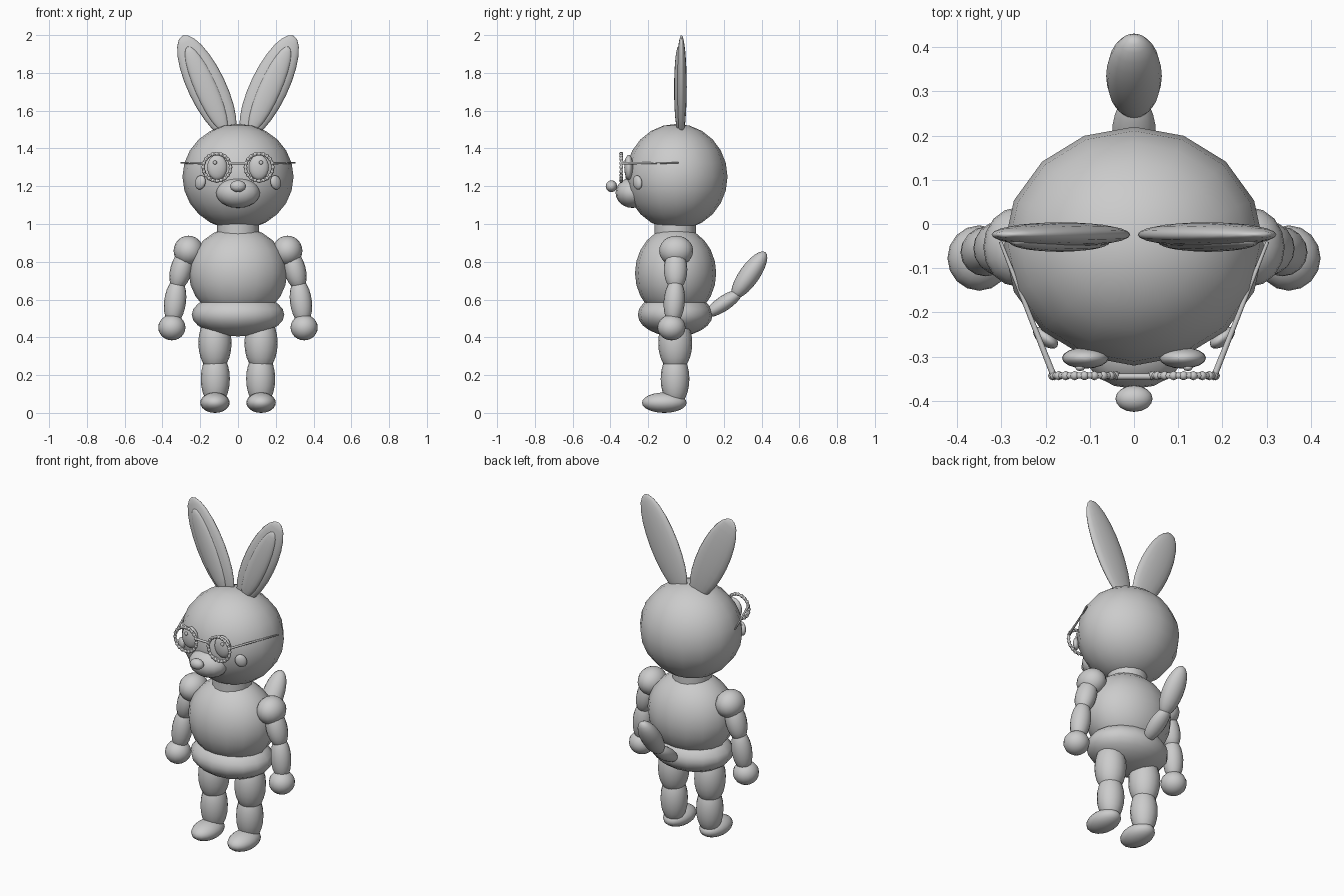
import bpy, bmesh
from math import radians, sin, cos, pi
from mathutils import Matrix, Vector, Euler

cube = bpy.data.objects.get("Cube")
if cube:
    bpy.data.objects.remove(cube, do_unlink=True)

GREY = (0.6, 0.6, 0.6, 1)
mat = bpy.data.materials.new("plain_grey")
mat.use_nodes = True
mat.diffuse_color = GREY
for node in mat.node_tree.nodes:
    if node.type == 'BSDF_PRINCIPLED':
        node.inputs["Base Color"].default_value = GREY


def finish(name, bm):
    """Turn a bmesh into a smooth shaded object."""
    for f in bm.faces:
        f.smooth = True
    mesh = bpy.data.meshes.new(name)
    bm.to_mesh(mesh)
    bm.free()
    mesh.materials.append(mat)
    obj = bpy.data.objects.new(name, mesh)
    bpy.context.collection.objects.link(obj)
    return obj


def ball(name, loc, size, rot=(0, 0, 0), segs=16, rings=12):
    """Ellipsoid with the given radii, tilted by degrees."""
    bm = bmesh.new()
    turn = Euler([radians(a) for a in rot]).to_matrix().to_4x4()
    place = Matrix.Translation(loc) @ turn @ Matrix.Diagonal((*size, 1))
    bmesh.ops.create_uvsphere(bm, u_segments=segs, v_segments=rings, radius=1, matrix=place)
    return finish(name, bm)


def rod(name, a, b, r1, r2, segs=12):
    """Capped cylinder or cone between two points."""
    a, b = Vector(a), Vector(b)
    axis = b - a
    place = Matrix.Translation((a + b) / 2) @ axis.to_track_quat('Z', 'Y').to_matrix().to_4x4()
    bm = bmesh.new()
    bmesh.ops.create_cone(bm, cap_ends=True, segments=segs, radius1=r1, radius2=r2,
                          depth=axis.length, matrix=place)
    obj = finish(name, bm)
    for f in obj.data.polygons:
        f.use_smooth = len(f.vertices) == 4
    return obj


def beaded_ring(name, loc, radius, thick, beads=20):
    """Upright spectacle rim: a thin hoop threaded with beads."""
    bm = bmesh.new()
    steps, sides = beads * 2, 6
    loops = []
    for i in range(steps):
        a = 2 * pi * i / steps
        out = Vector((cos(a), 0, sin(a)))
        centre = Vector(loc) + out * radius
        loops.append([bm.verts.new(centre + thick * 0.75 * (
            out * cos(2 * pi * j / sides) + Vector((0, sin(2 * pi * j / sides), 0))))
            for j in range(sides)])
        if i % 2 == 0:
            bmesh.ops.create_uvsphere(bm, u_segments=8, v_segments=6, radius=thick,
                                      matrix=Matrix.Translation(centre))
    for i, ring in enumerate(loops):
        nxt = loops[(i + 1) % steps]
        for j in range(sides):
            k = (j + 1) % sides
            bm.faces.new((ring[j], ring[k], nxt[k], nxt[j]))
    bmesh.ops.recalc_face_normals(bm, faces=bm.faces)
    return finish(name, bm)


# Torso and head
ball("head", (0, -0.05, 1.25), (0.294, 0.27, 0.28))
rod("neck", (0, -0.057, 0.92), (0, -0.057, 1.02), 0.11, 0.11, 16)
ball("body", (0, -0.055, 0.74), (0.26, 0.215, 0.245))
ball("pelvis", (0, -0.057, 0.52), (0.245, 0.198, 0.115))

# Face
ball("muzzle", (0, -0.283, 1.165), (0.116, 0.09, 0.08))
ball("nose", (0, -0.395, 1.2), (0.042, 0.03, 0.031))
rod("glasses_bridge", (-0.04, -0.345, 1.322), (0.04, -0.345, 1.322), 0.007, 0.007)

# Tail
ball("tail_base", (0, 0.2, 0.58), (0.05, 0.04, 0.115), (-56, 0, 0))
ball("tail_tip", (0, 0.335, 0.73), (0.063, 0.054, 0.148), (-35, 0, 0))

# Paired parts
for s, side in ((1, "left"), (-1, "right")):
    # Ears
    ball(side + "_ear", (s * 0.165, -0.024, 1.726), (0.1, 0.028, 0.3), (0, s * 25.5, 0))
    ball(side + "_inner_ear", (s * 0.168, -0.041, 1.715), (0.06, 0.022, 0.245), (0, s * 24, 0))

    # Eyes, cheeks and glasses
    ball(side + "_eye", (s * 0.11, -0.303, 1.3), (0.053, 0.024, 0.066))
    ball(side + "_pupil", (s * 0.122, -0.325, 1.325), (0.011, 0.008, 0.011), segs=8, rings=6)
    ball(side + "_cheek", (s * 0.2, -0.257, 1.22), (0.032, 0.018, 0.039), (0, -s * 25, s * 38))
    beaded_ring(side + "_glasses_rim", (s * 0.112, -0.343, 1.3), 0.072, 0.0105)
    rod(side + "_glasses_temple", (s * 0.183, -0.34, 1.322), (s * 0.302, -0.04, 1.324),
        0.007, 0.004)

    # Arm
    ball(side + "_shoulder", (s * 0.262, -0.052, 0.858), (0.079, 0.09, 0.08))
    ball(side + "_upper_arm", (s * 0.3, -0.055, 0.76), (0.058, 0.062, 0.115), (0, -s * 15, 0))
    ball(side + "_forearm", (s * 0.333, -0.062, 0.59), (0.058, 0.056, 0.125), (-4, -s * 7, 0))
    ball(side + "_hand", (s * 0.35, -0.077, 0.452), (0.072, 0.074, 0.068))

    # Leg
    ball(side + "_thigh", (s * 0.122, -0.057, 0.37), (0.088, 0.09, 0.155))
    ball(side + "_shin", (s * 0.12, -0.058, 0.18), (0.077, 0.076, 0.145))
    ball(side + "_foot", (s * 0.122, -0.115, 0.054), (0.078, 0.118, 0.054))
